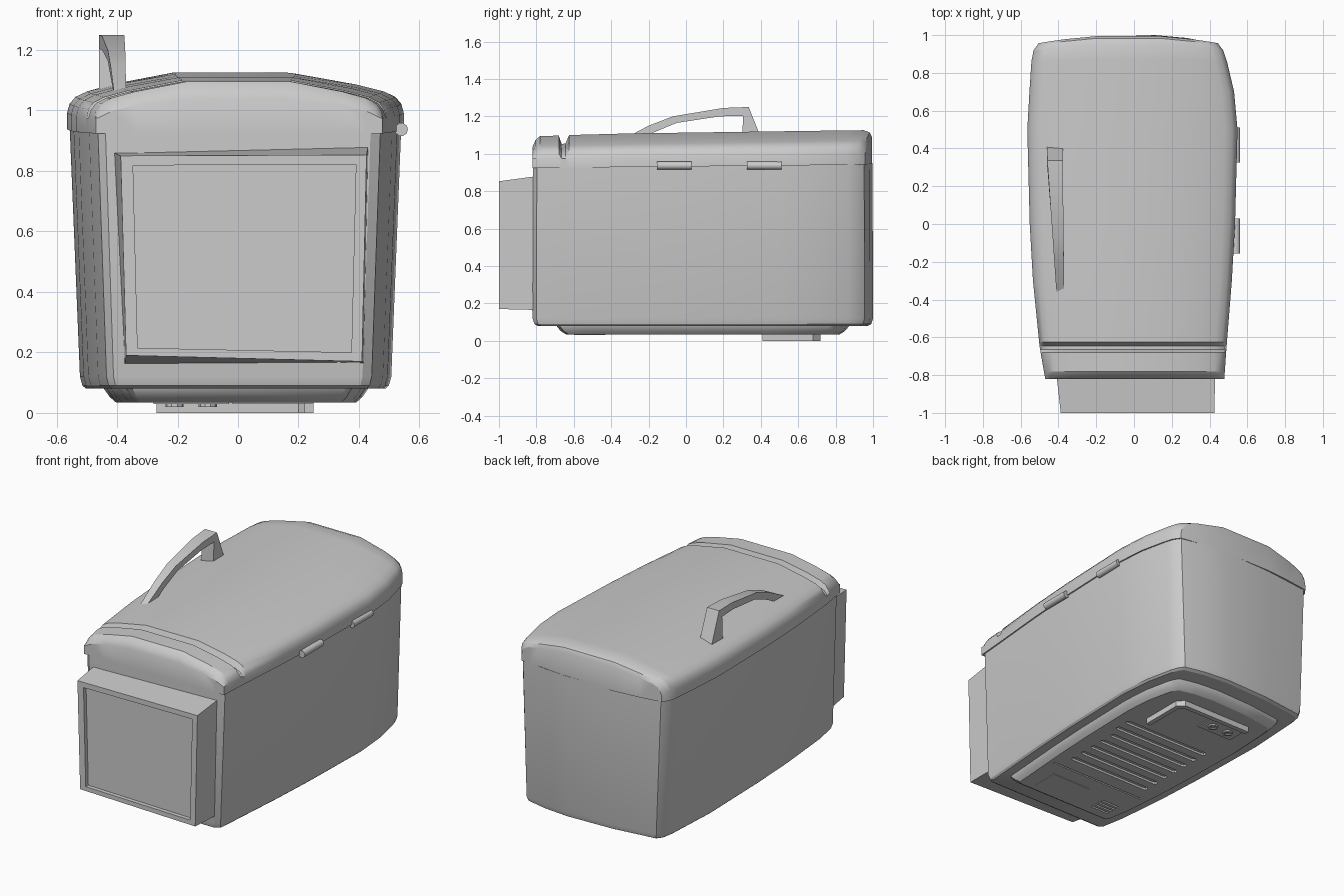
import bpy, bmesh, math

if "Cube" in bpy.data.objects:
    bpy.data.objects.remove(bpy.data.objects["Cube"])

CY = 0.09  # plan centre of the shell


def build(name, verts, faces, smooth=28):
    bm = bmesh.new()
    vs = [bm.verts.new(v) for v in verts]
    for f in faces:
        bm.faces.new([vs[i] for i in f])
    bmesh.ops.recalc_face_normals(bm, faces=bm.faces)
    me = bpy.data.meshes.new(name)
    bm.to_mesh(me)
    bm.free()
    ob = bpy.data.objects.new(name, me)
    bpy.context.collection.objects.link(ob)
    if smooth:
        bpy.ops.object.select_all(action='DESELECT')
        ob.select_set(True)
        bpy.context.view_layer.objects.active = ob
        bpy.ops.object.shade_smooth_by_angle(angle=math.radians(smooth))
    return ob


def loft_data(rings, base=0):
    n = len(rings[0])
    verts = [p for r in rings for p in r]
    faces = [(base + k * n + i, base + k * n + (i + 1) % n,
              base + (k + 1) * n + (i + 1) % n, base + (k + 1) * n + i)
             for k in range(len(rings) - 1) for i in range(n)]
    faces += [tuple(range(base, base + n)),
              tuple(range(base + (len(rings) - 1) * n, base + len(rings) * n))]
    return verts, faces


def loft(name, rings, smooth=28):
    return build(name, *loft_data(rings), smooth)


def box(name, x0, x1, y0, y1, z0, z1):
    return loft(name, [[(x0, y0, z), (x1, y0, z), (x1, y1, z), (x0, y1, z)] for z in (z0, z1)], 0)


def lerp(table, y):
    for (a, va), (b, vb) in zip(table, table[1:]):
        if y <= b:
            t = max(0, (y - a) / (b - a))
            return va + (vb - va) * t
    return table[-1][1]


# Plan outline, shared by body, base and lid
LEFT = [(-.82, -.47), (-.65, -.50), (-.3, -.535), (0, -.552), (.5, -.565), (.85, -.545), (.92, -.532), (.955, -.505)]
RIGHT = [(-.82, .478), (-.65, .49), (-.3, .518), (0, .535), (.5, .548), (.7, .53), (.87, .49), (.92, .472), (.955, .445)]
BACK = [(.3, .985), (.12, 1.0), (-.2, .99)]
outline = ([(-.445, -.82), (.445, -.82), (.478, -.80)] + [(x, y) for y, x in RIGHT[1:]]
           + BACK + [(x, y) for y, x in reversed(LEFT[1:])] + [(-.47, -.80)])


def ring(z, sx, sy, slope=0):
    return [(x * sx, CY + (y - CY) * sy, z + slope * y) for x, y in outline]


# Tapered body and stepped base
loft("body", [ring(.08, .89, .97), ring(.09, .91, .99), ring(.12, .925, 1), ring(.94, .985, .997, .01)])
base = loft("base", [ring(.10, .79, .865), ring(.08, .785, .86), ring(.052, .75, .835), ring(.035, .715, .805)])

# Grooves cut into the underside
verts, faces = [], []


def add_slot(x0, x1, y, r, za=.021, zb=.06):
    pts = [(x1 + r * math.sin(a), y + r * math.cos(a)) for a in [math.pi * k / 4 for k in range(5)]]
    pts += [(x0 - r * math.sin(a), y - r * math.cos(a)) for a in [math.pi * k / 4 for k in range(5)]]
    v, f = loft_data([[(px, py, z) for px, py in pts] for z in (za, zb - .012)], len(verts))
    verts.extend(v)
    faces.extend(f)


for k in range(7):
    add_slot(-.27, .27 if k < 5 else .30, -.22 + k * .088, .016)
for k in range(4):
    add_slot(-.29, -.17, -.58 + k * .03, .006)
add_slot(-.33, .33, -.33, .005, zb=.055)
cutter = build("slot_cutter", verts, faces, 0)
cutter.hide_render = True
mod = base.modifiers.new("slots", 'BOOLEAN')
mod.operation, mod.solver, mod.object = 'DIFFERENCE', 'EXACT', cutter
bpy.context.view_layer.objects.active = base
bpy.ops.object.modifier_apply(modifier=mod.name)
bpy.data.objects.remove(cutter)

# Underside fittings
box("bottom_cover", -.02, .25, -.60, -.43, .031, .045)
box("socket_plate", -.28, -.03, .54, .66, .029, .045)
for i, x in enumerate((-.21, -.10)):
    rings = [[(x + r * math.cos(a), .60 + r * math.sin(a), z)
              for a in [math.tau * k / 10 for k in range(10)]]
             for r, z in ((.03, .035), (.03, .02), (.018, .02), (.018, .027))]
    loft("socket_%d" % (i + 1), rings)
bar = [(.25, .41), (.25, .68), (.21, .72), (-.27, .72), (-.27, .69), (.20, .69), (.22, .67), (.22, .41)]
loft("bottom_bar", [[(x, y, z) for x, y in bar] for z in (0, .045)], 0)

# Arched lid: stations along y of (y, bow towards the back, drop of the top)
ARCH = [(-1, .985), (-.985, 1.015), (-.95, 1.038), (-.88, 1.056), (-.72, 1.078), (-.36, 1.113)]
ARCH += [(-u, z) for u, z in reversed(ARCH)]
STATIONS = [(-.82, 0, .075), (-.805, 0, .035), (-.78, 0, .008), (-.68, 0, .008), (-.665, 0, .06),
            (-.645, 0, .06), (-.625, 0, .005), (-.3, 0, 0), (0, 0, 0), (.5, 0, 0), (.7, 0, 0),
            (.86, .01, 0), (.92, .035, 0), (.945, .043, .015), (.957, .043, .045)]
rings = []
for y, bow, drop in STATIONS:
    xl, xr = lerp(LEFT, y), lerp(RIGHT, y)
    top, low = [], []
    for u, z in ARCH:
        x = (xl + xr) / 2 + u * (xr - xl) / 2
        yy = y + bow * (1 - u * u)
        floor = .975 if y < -.6 else .96
        top.append((x, yy, max(floor, z + .014 * y - drop * (.55 + .45 * (1 - abs(u))))))
        low.append((x, yy, .932 + .01 * y))
    rings.append(top + low[::-1])
n, m = len(ARCH), 2 * len(ARCH)
verts, faces = loft_data(rings)
faces = faces[:-2]
for s in (0, (len(rings) - 1) * m):
    faces += [(s + i, s + i + 1, s + m - 2 - i, s + m - 1 - i) for i in range(n - 1)]
build("lid", verts, faces)

# Front box with a recessed panel
rear = [(-.41, .86), (.43, .88), (.415, .165), (-.375, .16)]
front = [(-.388, .85), (.425, .853), (.41, .17), (-.37, .19)]
panel = [(-.347, .818), (.39, .822), (.375, .20), (-.332, .215)]
loft("front_box", [[(x, y, z) for x, z in pts]
                   for pts, y in ((rear, -.80), (front, -1), (panel, -1), (panel, -.975))], 0)

# Carrying handle: outer and inner edge pairs from front foot to back foot
PATH = [(-.37, 1.06, -.30, 1.05), (-.2, 1.15, -.17, 1.115), (-.07, 1.2, -.05, 1.165),
        (.2, 1.245, .18, 1.2), (.335, 1.25, .305, 1.203), (.415, 1.05, .30, 1.05)]
rings = []
for yo, zo, yi, zi in PATH:
    t = min(1, (yo + .37) / .72)
    xl, xr = -.41 - .05 * t, -.37 - .007 * t
    rings.append([(xl, yo, zo), (xr, yo, zo), (xr, yi, zi), (xl, yi, zi)])
loft("handle", rings)

# Hinge barrels on the right side
for i, y0 in enumerate((-.155, .325)):
    loft("hinge_%d" % (i + 1), [[(.54 + .022 * math.cos(a), y, .937 + .022 * math.sin(a))
                                 for a in [math.tau * k / 10 for k in range(10)]]
                                for y in (y0, y0 + .185)], 40)
